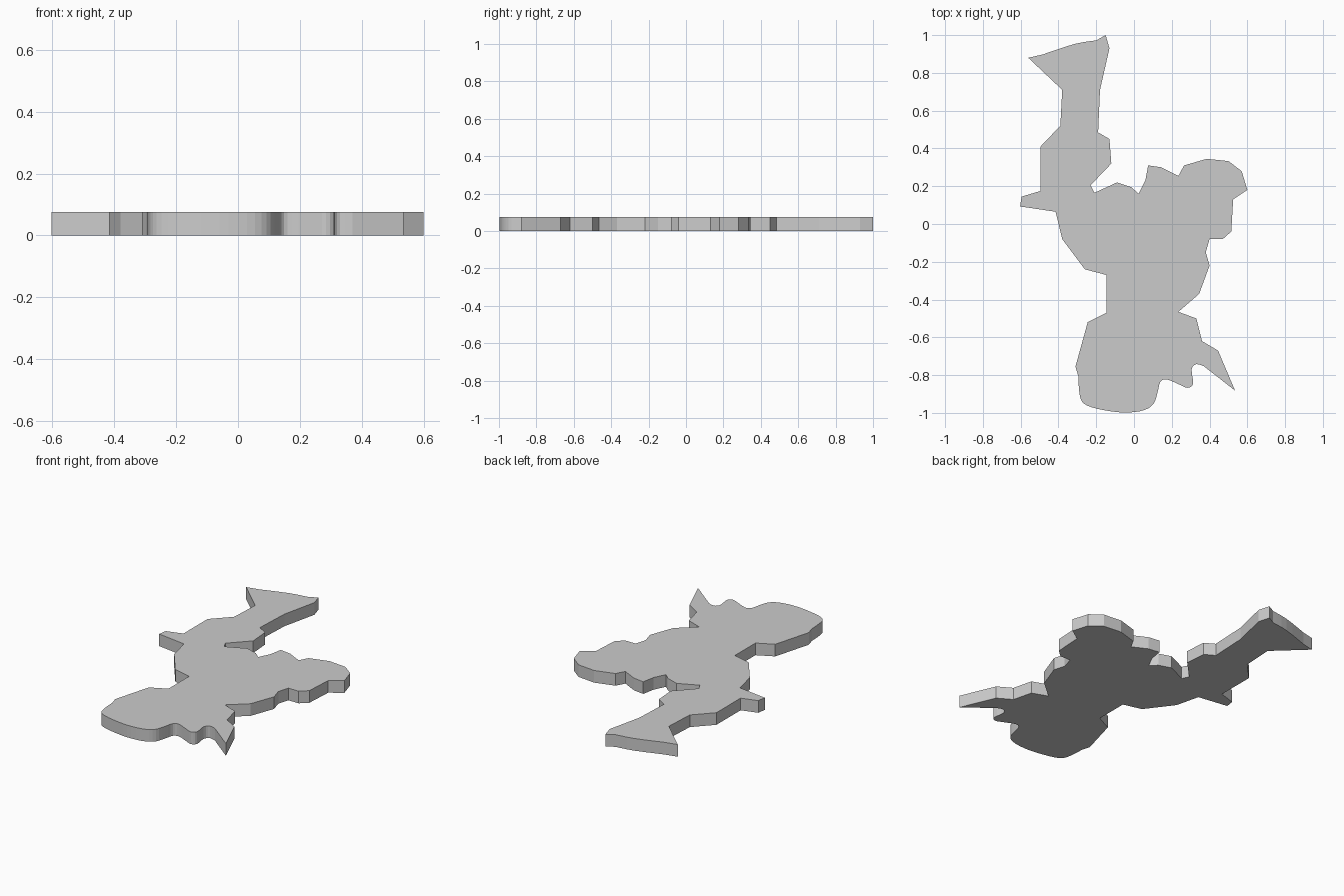
import bpy, bmesh
from mathutils import Vector

if "Cube" in bpy.data.objects:
    bpy.data.objects.remove(bpy.data.objects["Cube"])

THICKNESS = 0.075


def smooth(points, steps=3):
    """Round a run of outline points with a Catmull-Rom curve."""
    p = [Vector(q) for q in points]
    p = [p[0]] + p + [p[-1]]
    out = []
    for a, b, c, d in zip(p, p[1:], p[2:], p[3:]):
        for i in range(steps):
            t = i / steps
            out.append(0.5 * (2 * b + (c - a) * t + (2 * a - 5 * b + 4 * c - d) * t * t
                              + (3 * b - a - 3 * c + d) * t ** 3))
    return out + [p[-1]]


# Right side of the upper arm, down to the notch
arm_right = [(-.15, 1), (-.13, .93), (-.18, .71), (-.19, .485), (-.13, .45),
             (-.12, .32), (-.23, .205), (-.21, .165)]
# Scalloped lobe on the right
lobe = [(-.09, .22), (-.015, .195), (.025, .16), (.06, .23), (.075, .31), (.145, .30),
        (.235, .255), (.265, .31), (.385, .345), (.50, .333), (.57, .28), (.60, .18),
        (.525, .13), (.515, -.04), (.47, -.08), (.40, -.08)]
# Right flank and the pointed spur
flank = [(.38, -.15), (.40, -.22), (.345, -.37), (.235, -.465), (.33, -.50),
         (.36, -.62), (.445, -.67), (.535, -.882)]
# Rounded lower edge
foot = [(.37, -.753), (.33, -.742), (.305, -.77), (.313, -.845), (.285, -.867),
        (.24, -.85), (.175, -.823), (.14, -.835), (.125, -.89), (.105, -.95),
        (.055, -.985), (-.03, -.998), (-.12, -.992), (-.225, -.97), (-.275, -.94),
        (-.29, -.885), (-.295, -.805)]
# Left flank with the side fin
left = [(-.31, -.755), (-.245, -.52), (-.145, -.47), (-.145, -.27), (-.26, -.24),
        (-.38, -.08), (-.415, .065), (-.603, .093), (-.595, .145), (-.495, .175),
        (-.495, .41), (-.39, .52), (-.38, .71), (-.56, .88)]
# Curved top edge of the arm
top_edge = [(-.485, .897), (-.315, .953), (-.20, .972)]

outline = arm_right + lobe + flank + smooth(foot) + left + smooth(top_edge)

# Flat plate extruded from the outline
bm = bmesh.new()
face = bm.faces.new([bm.verts.new((p[0], p[1], 0)) for p in outline])
side = bmesh.ops.extrude_face_region(bm, geom=[face], use_keep_orig=True)
top = [v for v in side["geom"] if isinstance(v, bmesh.types.BMVert)]
bmesh.ops.translate(bm, verts=top, vec=(0, 0, THICKNESS))
bmesh.ops.recalc_face_normals(bm, faces=bm.faces)
mesh = bpy.data.meshes.new("silhouette_plate")
bm.to_mesh(mesh)
bm.free()
plate = bpy.data.objects.new("silhouette_plate", mesh)
bpy.context.collection.objects.link(plate)
